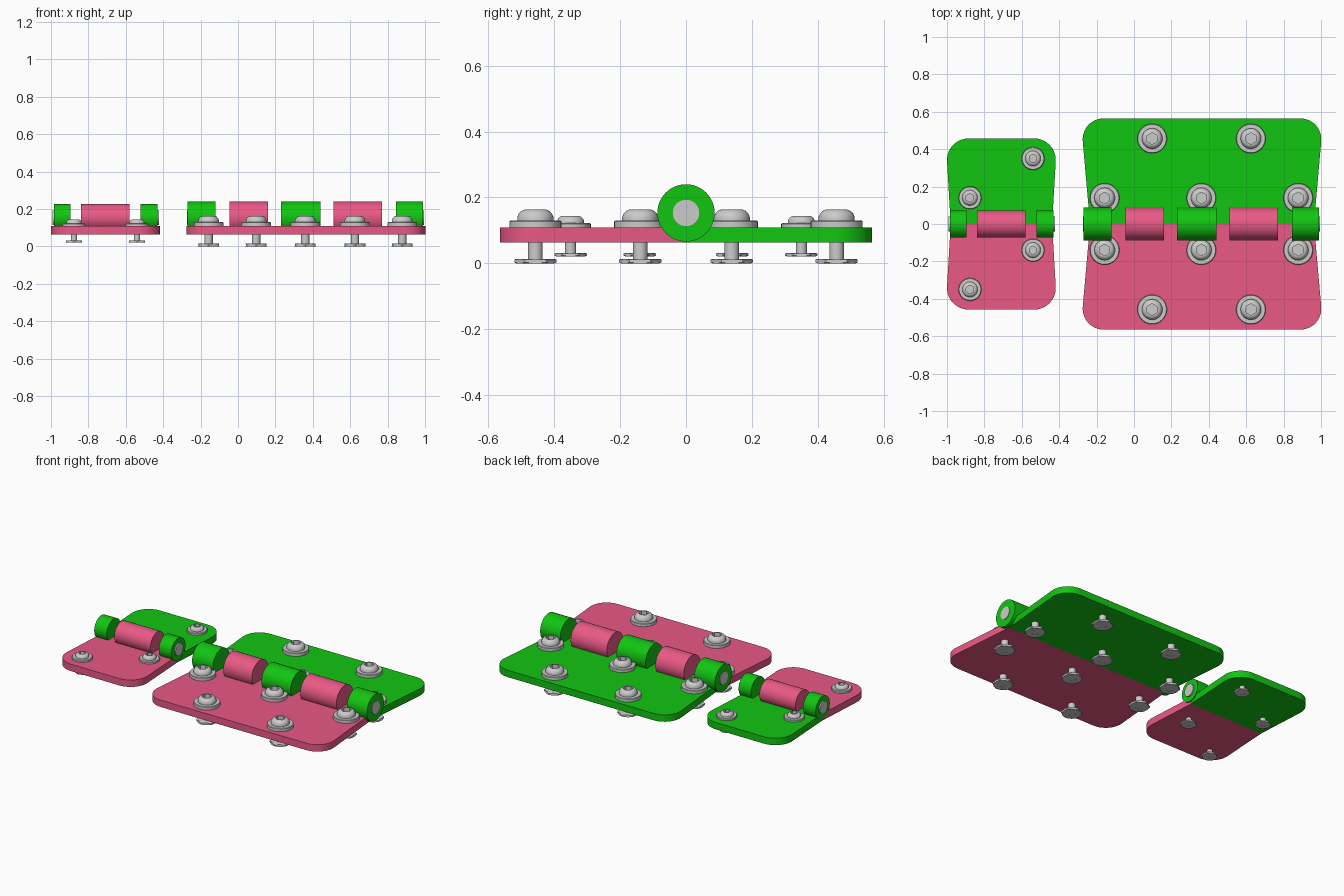
import bpy, bmesh, math
from mathutils import Matrix

if "Cube" in bpy.data.objects:
    bpy.data.objects.remove(bpy.data.objects["Cube"])

AXIS_Z = 0.153
PLATE_BOTTOM, PLATE_TOP = 0.064, 0.109


def material(name, color):
    mat = bpy.data.materials.new(name)
    mat.diffuse_color = color
    mat.use_nodes = True
    mat.node_tree.nodes["Principled BSDF"].inputs["Base Color"].default_value = mat.diffuse_color
    return mat


GREEN = material("green", (0.006, 0.56, 0.006, 1))
PINK = material("pink", (0.82, 0.10, 0.24, 1))


def make_object(name, mesh, mat=None, location=(0, 0, 0)):
    obj = bpy.data.objects.new(name, mesh)
    bpy.context.collection.objects.link(obj)
    obj.location = location
    if mat and not mesh.materials:
        mesh.materials.append(mat)
    return obj


def finish(bm, name):
    bmesh.ops.recalc_face_normals(bm, faces=bm.faces)
    mesh = bpy.data.meshes.new(name)
    for f in bm.faces:
        f.smooth = True
    for e in bm.edges:
        e.smooth = len(e.link_faces) == 2 and e.calc_face_angle(0) < math.radians(30)
    bm.to_mesh(mesh)
    bm.free()
    return mesh


def loft(name, rings, sides=36, closed=False):
    """Stack of rings (radius, z, is_hex); hex rings have corners on +y/-y."""
    bm = bmesh.new()
    loops = []
    for r, z, is_hex in rings:
        loop = []
        for i in range(sides):
            a = 2 * math.pi * i / sides
            k = r
            if is_hex:
                k = r * math.cos(math.pi / 6) / math.cos(a % (math.pi / 3) - math.pi / 6)
            loop.append(bm.verts.new((k * math.sin(a), k * math.cos(a), z)))
        loops.append(loop)
    pairs = list(zip(loops, loops[1:]))
    if closed:
        pairs.append((loops[-1], loops[0]))
    else:
        bm.faces.new(loops[0])
        bm.faces.new(loops[-1])
    for a, b in pairs:
        for i in range(sides):
            j = (i + 1) % sides
            bm.faces.new((a[i], a[j], b[j], b[i]))
    return finish(bm, name)


def plate(name, inner, outer, depth, mat):
    """Leaf flaring away from the hinge line, with two rounded outer corners."""
    bm = bmesh.new()
    v = [bm.verts.new((x, y, PLATE_BOTTOM)) for x, y in
         ((inner[0], 0), (inner[1], 0), (outer[1], depth), (outer[0], depth))]
    bm.faces.new(v)
    bmesh.ops.bevel(bm, geom=v[2:], offset=0.125, offset_type='OFFSET',
                    segments=10, profile=0.5, affect='VERTICES')
    ext = bmesh.ops.extrude_face_region(bm, geom=bm.faces[:])
    top = [g for g in ext["geom"] if isinstance(g, bmesh.types.BMVert)]
    bmesh.ops.translate(bm, verts=top, vec=(0, 0, PLATE_TOP - PLATE_BOTTOM))
    make_object(name, finish(bm, name), mat)


def x_cylinder(name, x0, x1, radius, mat=None):
    bm = bmesh.new()
    bmesh.ops.create_cone(bm, cap_ends=True, segments=48, radius1=radius, radius2=radius,
                          depth=x1 - x0, matrix=Matrix.Rotation(math.pi / 2, 4, 'Y'))
    make_object(name, finish(bm, name), mat, ((x0 + x1) / 2, 0, AXIS_Z))


def bolt_meshes(prefix, washer_r, washer_top, head_r, head_top, socket_r, shaft_r, nut_r, nut_z):
    t, h = washer_top, head_top - washer_top
    # Button head with hex socket, and shaft
    bolt = loft(prefix + "_bolt", [
        (shaft_r, nut_z[0] + 0.001, False), (shaft_r, t, False), (head_r, t, False),
        (head_r, t + h * 0.3, False), (head_r * 0.92, t + h * 0.62, False),
        (head_r * 0.78, t + h * 0.88, False), (head_r * 0.6, head_top, False),
        (socket_r, head_top, True), (socket_r, t + h * 0.25, True)])
    # Washer ring
    b = PLATE_TOP
    washer = loft(prefix + "_washer", [
        (shaft_r, b, False), (washer_r, b, False), (washer_r, t - 0.003, False),
        (washer_r - 0.003, t, False), (shaft_r, t, False)], closed=True)
    # Hex nut
    nut = loft(prefix + "_nut", [
        (shaft_r, nut_z[0], False), (nut_r * 0.9, nut_z[0], False),
        (nut_r, nut_z[0] + 0.003, True), (nut_r, nut_z[1] - 0.002, True),
        (nut_r * 0.87, nut_z[1], False), (shaft_r, nut_z[1], False)], closed=True)
    return bolt, washer, nut


def hinge(prefix, inner, outer, depth, radius, knuckles, pins, bolts, meshes):
    # Leaves
    plate(prefix + "_back_leaf", inner, outer, depth, GREEN)
    plate(prefix + "_front_leaf", inner, outer, -depth, PINK)
    # Alternating knuckles
    for i, (x0, x1) in enumerate(knuckles):
        x_cylinder(f"{prefix}_knuckle_{i + 1}", x0, x1, radius, PINK if i % 2 else GREEN)
    # Pin ends in the outer knuckles
    x_cylinder(prefix + "_pin_left", pins[0], knuckles[0][1] - 0.01, 0.04)
    x_cylinder(prefix + "_pin_right", knuckles[-1][0] + 0.01, pins[1], 0.04)
    # Fasteners
    for i, (x, y) in enumerate(bolts):
        for mesh in meshes:
            make_object(f"{mesh.name}_{i + 1}", mesh, None, (x, y, 0))


# Large hinge
large_bolts = [(x, s * y) for s in (1, -1) for x, y in
               ((0.097, 0.457), (0.625, 0.457), (-0.157, 0.139), (0.36, 0.139), (0.878, 0.139))]
hinge("large", (-0.235, 0.962), (-0.285, 1.012), 0.565, 0.087,
      [(-0.27, -0.12), (-0.045, 0.16), (0.23, 0.44), (0.51, 0.77), (0.845, 0.99)],
      (-0.274, 0.994), large_bolts,
      bolt_meshes("large", 0.079, 0.130, 0.055, 0.163, 0.031, 0.022, 0.064, (0, 0.014)))

# Small hinge
hinge("small", (-0.98, -0.438), (-1.007, -0.411), 0.458, 0.073,
      [(-0.985, -0.895), (-0.84, -0.58), (-0.52, -0.43)], (-0.993, -0.422),
      [(-0.54, 0.35), (-0.877, 0.14), (-0.54, -0.14), (-0.877, -0.35)],
      bolt_meshes("small", 0.061, 0.122, 0.041, 0.144, 0.023, 0.017, 0.049, (0.021, 0.032)))
